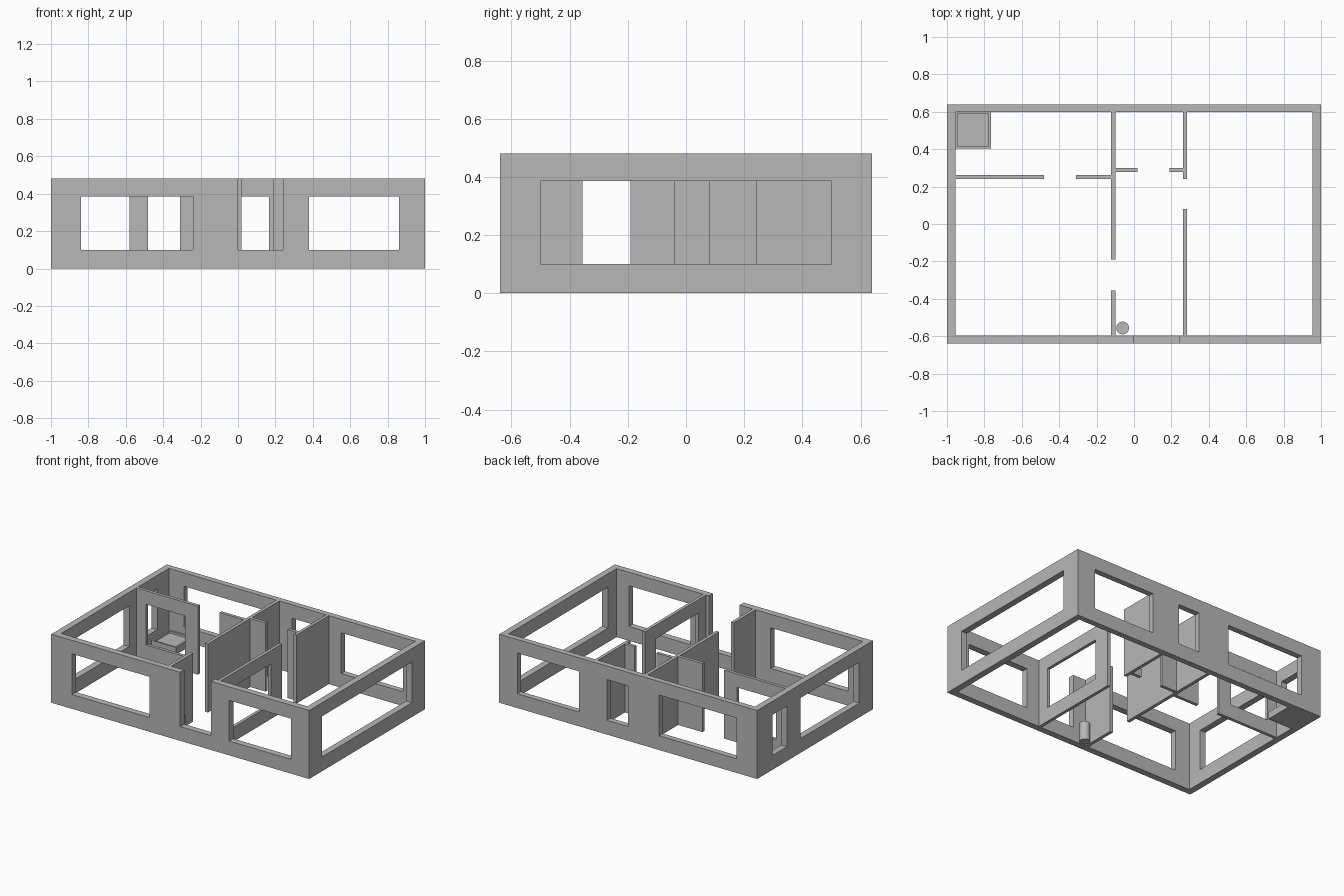
import bpy
import bmesh
from mathutils import Matrix, Vector

if "Cube" in bpy.data.objects:
    bpy.data.objects.remove(bpy.data.objects["Cube"], do_unlink=True)

HEIGHT = 0.48
SILL, HEAD = 0.10, 0.385
BACK, FRONT, SIDE = 0.64, -0.64, 1.0

grey = bpy.data.materials.new("plain grey")
grey.use_nodes = True
grey.diffuse_color = (0.48, 0.48, 0.48, 1)
grey.node_tree.nodes["Principled BSDF"].inputs["Base Color"].default_value = grey.diffuse_color


def add_object(name, bm):
    mesh = bpy.data.meshes.new(name)
    bm.to_mesh(mesh)
    bm.free()
    mesh.materials.append(grey)
    obj = bpy.data.objects.new(name, mesh)
    bpy.context.scene.collection.objects.link(obj)
    return obj


def box(name, x, y, z=(0, HEIGHT)):
    """Box spanning the given x, y and z ranges."""
    low, high = Vector((x[0], y[0], z[0])), Vector((x[1], y[1], z[1]))
    bm = bmesh.new()
    place = Matrix.Translation((low + high) / 2) @ Matrix.Diagonal((*(high - low), 1))
    bmesh.ops.create_cube(bm, size=1, matrix=place)
    return add_object(name, bm)


def cut(obj, openings):
    """Subtract box-shaped openings and bake the result."""
    cutters = []
    for spans in openings:
        cutter = box("cutter", *spans)
        cutter.hide_render = True
        mod = obj.modifiers.new("opening", 'BOOLEAN')
        mod.operation, mod.solver, mod.object = 'DIFFERENCE', 'EXACT', cutter
        cutters.append(cutter)
    bpy.context.view_layer.update()
    graph = bpy.context.evaluated_depsgraph_get()
    baked = bpy.data.meshes.new_from_object(obj.evaluated_get(graph))
    obj.modifiers.clear()
    obj.data = baked
    for cutter in cutters:
        bpy.data.objects.remove(cutter, do_unlink=True)


# Outer walls: hollow shell with windows and a front doorway open at the top
GLASS = (SILL, HEAD)
front_y, back_y = (-0.7, -0.55), (0.55, 0.7)
left_x, right_x = (0.9, 1.1), (-1.1, -0.9)
shell = box("outer_walls", (-SIDE, SIDE), (FRONT, BACK))
openings = [((-0.955, 0.955), (-0.595, 0.6), (-0.1, 0.6)),
            ((0, 0.24), front_y, (SILL, 0.6)),
            ((0, 0.165), back_y, GLASS),
            (left_x, (-0.5, 0.5), GLASS),
            (right_x, (-0.49, 0.16), GLASS),
            (right_x, (0.31, 0.47), GLASS)]
for y in (front_y, back_y):
    openings += [((-0.84, -0.24), y, GLASS), ((0.38, 0.86), y, GLASS)]
cut(shell, openings)

# Partition walls, with gaps for the inner doorways
west, east = (-0.123, -0.1), (0.262, 0.284)
cross, hall = (0.24, 0.262), (0.278, 0.3)
box("hall_wall_west_back", west, (-0.19, 0.6))
box("hall_wall_west_front", west, (-0.595, -0.355))
box("hall_wall_east_back", east, (0.24, 0.6))
box("hall_stub_west", (-0.1, 0.02), hall)
box("hall_stub_east", (0.19, 0.262), hall)
box("cross_wall_inner", (-0.31, -0.123), cross)

# Partition walls with windows
east_front = box("hall_wall_east_front", east, (-0.595, 0.08))
cut(east_front, [((0.2, 0.35), (-0.51, -0.04), GLASS)])
cross_outer = box("cross_wall_outer", (-0.955, -0.48), cross)
cut(cross_outer, [((-0.88, -0.58), (0.2, 0.3), GLASS)])

# Shower tray with a shallow recess
tray = box("shower_tray", (-0.955, -0.765), (0.405, 0.6), (0, 0.05))
cut(tray, [((-0.943, -0.777), (0.417, 0.588), (0.035, 0.1))])

# Round bin beside the entrance
bm = bmesh.new()
bmesh.ops.create_cone(bm, cap_ends=True, segments=32, radius1=0.034, radius2=0.034,
                      depth=0.13, matrix=Matrix.Translation((-0.061, -0.556, 0.065)))
bin_obj = add_object("round_bin", bm)
bpy.ops.object.select_all(action='DESELECT')
bin_obj.select_set(True)
bpy.context.view_layer.objects.active = bin_obj
bpy.ops.object.shade_smooth_by_angle()
